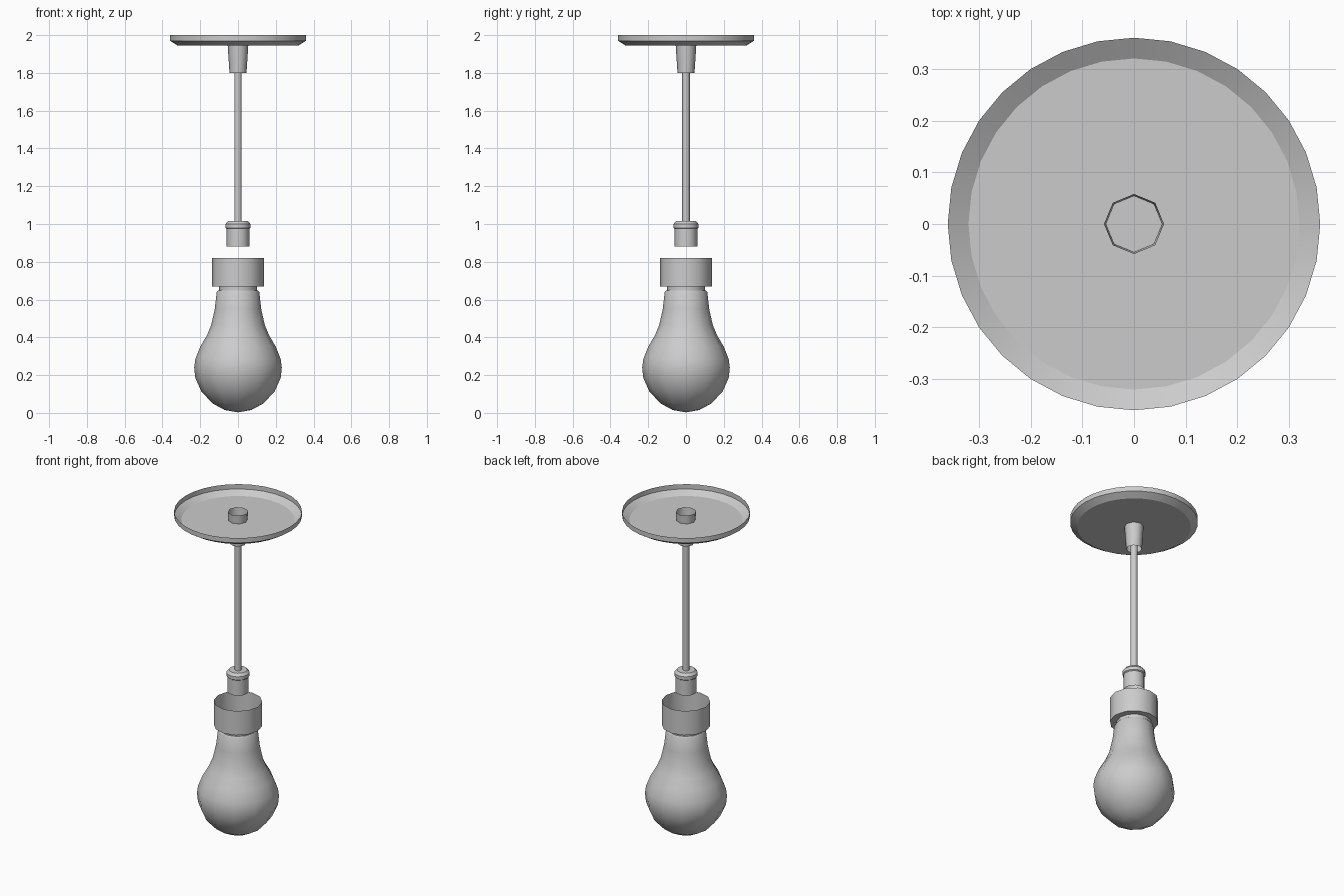
import bpy, bmesh, math

cube = bpy.data.objects.get("Cube")
if cube:
    bpy.data.objects.remove(cube)

grey = bpy.data.materials.new("plain grey")
grey.use_nodes = True
colour = (0.6, 0.6, 0.6, 1)
grey.diffuse_color = colour
grey.node_tree.nodes["Principled BSDF"].inputs["Base Color"].default_value = colour


def lathe(name, profile, sides, start=0.0, angle=40):
    """Turn a (radius, height) profile around z; radius 0 closes an end."""
    bm = bmesh.new()
    rings = []
    for r, z in profile:
        if r == 0:
            rings.append([bm.verts.new((0, 0, z))] * sides)
        else:
            turns = [start + math.tau * i / sides for i in range(sides)]
            rings.append([bm.verts.new((r * math.cos(a), r * math.sin(a), z)) for a in turns])
    for low, high in zip(rings, rings[1:]):
        for i in range(sides):
            j = (i + 1) % sides
            corners = dict.fromkeys((low[i], low[j], high[j], high[i]))
            bm.faces.new(list(corners))
    mesh = bpy.data.meshes.new(name)
    bm.to_mesh(mesh)
    bm.free()
    mesh.materials.append(grey)
    obj = bpy.data.objects.new(name, mesh)
    bpy.context.collection.objects.link(obj)
    bpy.ops.object.select_all(action="DESELECT")
    obj.select_set(True)
    bpy.context.view_layer.objects.active = obj
    bpy.ops.object.shade_smooth_by_angle(angle=math.radians(angle))
    return obj


# Ceiling plate: shallow open dish
lathe("ceiling_canopy", [(0, 1.945), (0.32, 1.945), (0.36, 1.97), (0.36, 2.0)], 32, angle=30)

# Tapered sleeve through the plate, open at both ends
lathe("cord_sleeve", [(0.045, 1.8), (0.058, 1.998)], 8, angle=50)

# Hanging cord
lathe("cord", [(0.021, 1.0), (0.021, 1.945)], 6, start=math.pi / 2, angle=65)

# Cap at the end of the cord, open below
lathe("cord_cap", [(0.06, 0.88), (0.06, 0.975), (0.066, 0.98), (0.066, 1.0),
                   (0.052, 1.016), (0, 1.016)], 12)

# Lamp holder: cup open at the top
lathe("lamp_holder", [(0, 0.67), (0.137, 0.67), (0.137, 0.82)], 12)

# Threaded neck of the bulb
lathe("bulb_neck", [(0.1, 0.64), (0.1, 0.67)], 12)

# Glass bulb
lathe("bulb", [(0, 0.003), (0.07, 0.015), (0.135, 0.05), (0.195, 0.115), (0.226, 0.185),
               (0.232, 0.24), (0.226, 0.285), (0.2, 0.35), (0.165, 0.41), (0.142, 0.465),
               (0.123, 0.55), (0.113, 0.638), (0.106, 0.648), (0, 0.648)], 12, angle=50)
